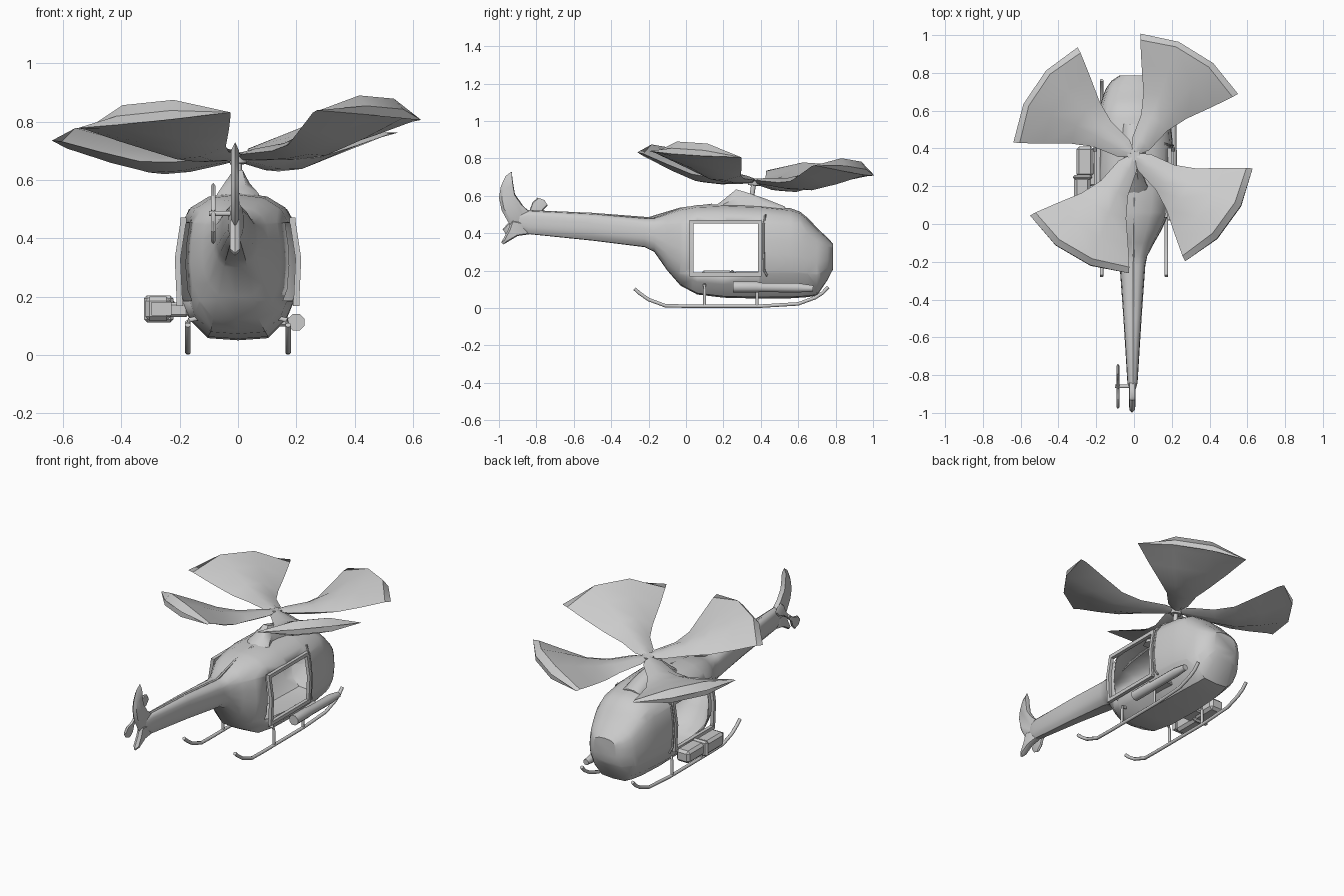
import bpy, bmesh, math
from mathutils import Vector, Matrix

if "Cube" in bpy.data.objects:
    bpy.data.objects.remove(bpy.data.objects["Cube"])

grey = bpy.data.materials.new("plain grey")
grey.diffuse_color = (0.6, 0.6, 0.6, 1)
grey.use_nodes = True
grey.node_tree.nodes["Principled BSDF"].inputs["Base Color"].default_value = grey.diffuse_color


def finish(name, bm, smooth=True, angle=32):
    bmesh.ops.recalc_face_normals(bm, faces=bm.faces)
    me = bpy.data.meshes.new(name)
    bm.to_mesh(me)
    bm.free()
    me.materials.append(grey)
    ob = bpy.data.objects.new(name, me)
    bpy.context.collection.objects.link(ob)
    if smooth:
        bpy.ops.object.select_all(action='DESELECT')
        ob.select_set(True)
        bpy.context.view_layer.objects.active = ob
        bpy.ops.object.shade_smooth_by_angle(angle=math.radians(angle))
    return ob


def loft(rings, caps=True):
    bm = bmesh.new()
    vs = [[bm.verts.new(p) for p in r] for r in rings]
    n = len(rings[0])
    for a, b in zip(vs, vs[1:]):
        for i in range(n):
            j = (i + 1) % n
            bm.faces.new((a[i], a[j], b[j], b[i]))
    if caps:
        bm.faces.new(vs[0])
        bm.faces.new(vs[-1])
    bmesh.ops.recalc_face_normals(bm, faces=bm.faces)
    return bm


def tube(name, pts, radius, sides=8):
    pts = [Vector(p) for p in pts]
    radii = radius if isinstance(radius, list) else [radius] * len(pts)
    rings = []
    for i, p in enumerate(pts):
        d = (pts[min(i + 1, len(pts) - 1)] - pts[max(i - 1, 0)]).normalized()
        s = d.cross(Vector((0, 0, 1)) if abs(d.z) < 0.9 else Vector((0, 1, 0))).normalized()
        t = s.cross(d)
        rings.append([p + radii[i] * (s * math.cos(a) + t * math.sin(a))
                      for a in (2 * math.pi * (k + 0.5) / sides for k in range(sides))])
    return finish(name, loft(rings), angle=50)


def box(name, x, y, z, bevel=0.0):
    bm = bmesh.new()
    bmesh.ops.create_cube(bm, size=1)
    for v in bm.verts:
        v.co = [(r[0] + r[1]) / 2 + c * (r[1] - r[0]) for c, r in zip(v.co, (x, y, z))]
    if bevel:
        bmesh.ops.bevel(bm, geom=bm.edges[:], offset=bevel, segments=1, affect='EDGES')
    return finish(name, bm, False)


def plate(name, outline, x, thick, edge):
    """Flat fin in the y-z plane, thinned towards its rim."""
    c = Vector((sum(p[0] for p in outline), sum(p[1] for p in outline))) / len(outline)
    rings = []
    for dx, s in ((-thick, 1 - edge), (0, 1), (thick, 1 - edge)):
        rings.append([(x + dx, c.x + (p[0] - c.x) * s, c.y + (p[1] - c.y) * s) for p in outline])
    return finish(name, loft(rings), angle=40)


# fuselage and tail boom: one lofted shell with an open doorway on each side
half = [(0, 0), (.5, .015), (.8, .14), (.96, .3), (1, .48), (.98, .64),
        (.92, .8), (.78, .9), (.48, .975), (0, 1)]
section = half + [(-x, t) for x, t in half[-2:0:-1]]
stations = [  # y, bottom, top, half width
    (-.9, .43, .5, .01), (-.84, .395, .52, .027), (-.5, .36, .505, .048),
    (-.22, .325, .482, .068), (-.17, .3, .482, .078), (-.1, .2, .508, .115),
    (-.03, .12, .534, .155), (.06, .072, .55, .187), (.2, .055, .556, .207),
    (.4, .05, .55, .207), (.56, .052, .533, .194), (.61, .055, .515, .184),
    (.65, .058, .482, .173), (.7, .066, .43, .156), (.72, .095, .41, .147),
    (.757, .15, .375, .12), (.785, .205, .345, .078)]
bm = loft([[(-.008 + .008 * (y > 0) + w * x, y, b + (t - b) * h) for x, h in section]
           for y, b, t, w in stations])
Y0, Y1, Z0, Z1 = .035, .39, .185, .455
for co, no in (((0, Y0, 0), (0, 1, 0)), ((0, Y1, 0), (0, 1, 0)),
               ((0, 0, Z0), (0, 0, 1)), ((0, 0, Z1), (0, 0, 1))):
    bmesh.ops.bisect_plane(bm, geom=bm.verts[:] + bm.edges[:] + bm.faces[:],
                           dist=1e-5, plane_co=co, plane_no=no)
door = []
for f in bm.faces:
    c = f.calc_center_median()
    if Y0 < c.y < Y1 and Z0 < c.z < Z1 and abs(c.x) > .1:
        door.append(f)
bmesh.ops.delete(bm, geom=door, context='FACES')
body = finish("fuselage", bm, angle=35)
shell = body.modifiers.new("shell", 'SOLIDIFY')
shell.thickness = .006

# door frames, bowed outwards with the hull
for s, side in ((-1, "left"), (1, "right")):
    low, mid, top = (.2, Z0 - .006), (.207, .33), (.187, Z1 + .006)
    for y, part in ((Y0 - .006, "rear"), (Y1 + .004, "front")):
        tube(f"door_{part}_post_{side}", [(s * x, y, z) for x, z in (low, mid, top)], .014, 4)
    for (x, z), part in ((low, "sill"), (top, "rail")):
        tube(f"door_{part}_{side}", [(s * x, Y0 - .015, z), (s * x, Y1 + .013, z)], .015, 4)

# canopy seam behind the nose glazing
for s, side in ((-1, "left"), (1, "right")):
    tube(f"canopy_seam_{side}", [(s * .193, .435, .17), (s * .2, .418, .2), (s * .206, .415, .3),
                                 (s * .202, .415, .38), (s * .19, .415, .45),
                                 (s * .163, .425, .498)], .006, 6)

# roof cowl around the mast
cowl = [(.16, .52, .548, .06), (.2, .52, .578, .07), (.268, .52, .634, .04),
        (.31, .52, .622, .042), (.42, .52, .586, .06), (.53, .51, .542, .055)]
finish("engine_cowl", loft([[(-w * 1.2, y, b), (-w, y, b + (t - b) * .6), (-w * .4, y, t),
                             (w * .4, y, t), (w, y, b + (t - b) * .6), (w * 1.2, y, b)]
                            for y, b, t, w in cowl]), angle=40)
# drive shaft cover along the boom
tube("drive_shaft_cover", [(-.006, -.85, .516), (-.006, -.5, .501), (-.004, -.2, .478),
                           (-.002, -.03, .529), (0, .14, .55)], .008, 6)

# main rotor: four wide fan blades, coned and tilted
HUB = Vector((0, .365, .68))
tilt = Matrix.Translation(HUB) @ Matrix.Rotation(-.1, 4, 'X') @ Matrix.Rotation(-.045, 4, 'Y')
tube("rotor_mast", [(0, .345, .55), HUB + Vector((0, 0, .005))], .014)
spans = [  # radius, half angle, height, upper bulge, lower bulge
    (.02, 60, 0, .014, .016), (.085, 40, 0, .02, .022), (.22, 22, -.004, .032, .03),
    (.34, 23.5, .004, .055, .034), (.48, 27, .045, .068, .03),
    (.605, 28.5, .085, .072, .02), (.638, 28.5, .09, .022, .012)]
us = [-1, -.34, .34, 1]
for k, mid in enumerate((58, 146, 239.5, 324)):
    rings = []
    for r, ha, z, up, low in spans:
        ring = []
        for u, h in [(u, up) for u in us] + [(u, -low) for u in us[-2:0:-1]]:
            a = math.radians(mid + ha * u)
            ring.append(tilt @ Vector((r * math.cos(a), r * math.sin(a), z + h * (1 - u * u))))
        rings.append(ring)
    finish(f"rotor_blade_{k + 1}", loft(rings), angle=36)
tube("rotor_hub", [tilt @ Vector((0, 0, -.025)), tilt @ Vector((0, 0, .012))], [.03, .035], 10)

# tail fins
plate("upper_fin", [(-.82, .5), (-.87, .545), (-.915, .61), (-.925, .67), (-.932, .73),
                    (-.965, .705), (-.99, .65), (-1, .59), (-.985, .52), (-.94, .44),
                    (-.84, .42)], -.01, .014, .2)
plate("lower_fin", [(-.83, .46), (-.83, .395), (-.9, .385), (-.975, .34), (-.988, .35),
                    (-.95, .42), (-.93, .48)], -.01, .017, .25)

# tail rotor on the left side
tube("tail_rotor_shaft", [(-.1, -.86, .485), (-.01, -.86, .485)], .01)
for s, part in ((1, "upper"), (-1, "lower")):
    local = [(0, -.012), (.05, -.016), (.09, -.04), (.135, -.035), (.145, 0),
             (.13, .035), (.09, .035), (.05, .014), (0, .012)]
    c = s * math.sqrt(.5)
    plate(f"tail_rotor_blade_{part}", [(-.86 + c * (a - b), .485 + c * (a + b) * .9)
                                       for a, b in local], -.085, .007, .15)

# landing skids with struts
for s, side in ((-1, "left"), (1, "right")):
    x = s * .172
    tube(f"skid_{side}", [(x, -.275, .103), (x, -.25, .08), (x, -.2, .045), (x, -.11, .012),
                          (x, 0, .01), (x, .4, .01), (x, .6, .022), (x, .69, .055),
                          (x, .73, .08), (x, .76, .112)], .01)
    for y, part in ((.1, "rear"), (.38, "front")):
        tube(f"skid_strut_{part}_{side}", [(x, y, .01), (x, y, .1), (x * .97, y, .12),
                                           (s * .12, y, .13)], .0085)

# left side pod: two boxes, strap and mount
box("left_pod_front", (-.305, -.215), (.25, .41), (.12, .195), .015)
box("left_pod_rear", (-.318, -.23), (.08, .25), (.117, .2), .015)
box("left_pod_muzzle", (-.296, -.228), (.06, .085), (.135, .182))
box("left_pod_strap", (-.322, -.222), (.235, .26), (.112, .204), .01)
box("left_pod_mount", (-.24, -.17), (.2, .32), (.13, .18), .008)

# right side pod: slim barrel with a mount
tube("right_pod", [(.2, .25, .112), (.2, .38, .112), (.2, .4, .11), (.2, .6, .108),
                   (.2, .68, .104)], [.031, .031, .027, .027, .018], 8)
box("right_pod_mount", (.13, .2), (.36, .5), (.098, .128), .006)
